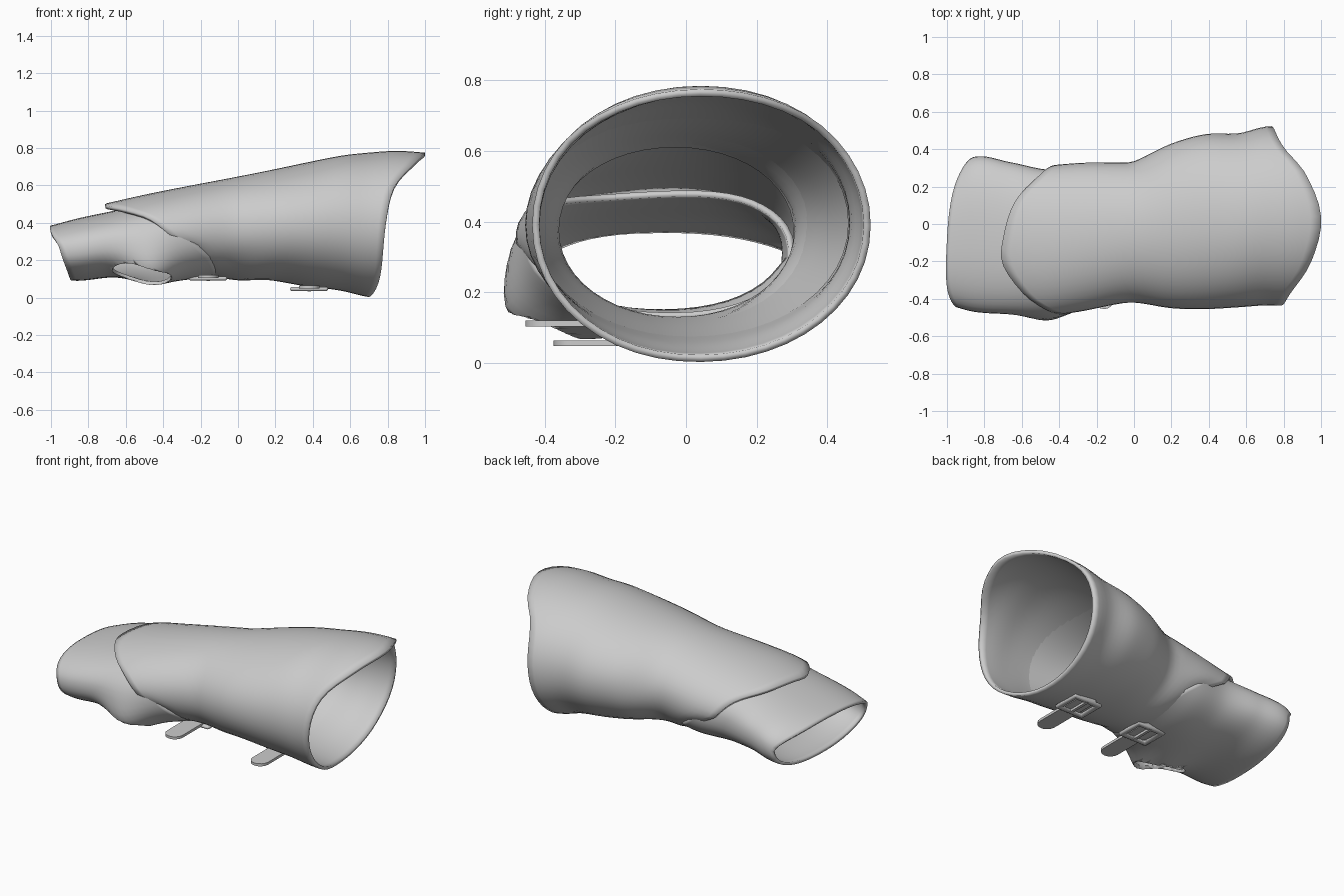
import bpy, bmesh, math
from mathutils import Vector

if "Cube" in bpy.data.objects:
    bpy.data.objects.remove(bpy.data.objects["Cube"])

SEG = 48


def interp(table, t):
    """Piecewise Catmull-Rom through rows (key, values...)."""
    if t <= table[0][0]:
        return table[0][1:]
    for k in range(len(table) - 1):
        if t <= table[k + 1][0]:
            a, b = table[k], table[k + 1]
            p, n = table[max(k - 1, 0)], table[min(k + 2, len(table) - 1)]
            h = b[0] - a[0]
            u = (t - a[0]) / h
            out = []
            for c in range(1, len(a)):
                m0 = (b[c] - p[c]) / (b[0] - p[0]) * h
                m1 = (n[c] - a[c]) / (n[0] - a[0]) * h
                out.append((2*u**3 - 3*u*u + 1) * a[c] + (u**3 - 2*u*u + u) * m0
                           + (3*u*u - 2*u**3) * b[c] + (u**3 - u*u) * m1)
            return out
    return table[-1][1:]


def finish(bm, name, angle=40):
    me = bpy.data.meshes.new(name)
    bm.to_mesh(me)
    bm.free()
    ob = bpy.data.objects.new(name, me)
    bpy.context.collection.objects.link(ob)
    bpy.ops.object.select_all(action='DESELECT')
    ob.select_set(True)
    bpy.context.view_layer.objects.active = ob
    bpy.ops.object.shade_smooth_by_angle(angle=math.radians(angle))
    return ob


def sleeve(name, profile, left, right, rings, power, thick, bulge=None):
    """Open leather tube along x whose two rims are cut at an angle-dependent x."""
    bm = bmesh.new()
    grid = []
    for i in range(rings + 1):
        row = []
        for j in range(SEG):
            d = 360 * j / SEG
            a = math.radians(d)
            x0, x1 = interp(left, d)[0], interp(right, d)[0]
            x = x0 + (x1 - x0) * i / rings
            y0, y1, z0, z1 = interp(profile, x)
            c, s = math.cos(a), math.sin(a)
            y = (y0 + y1) / 2 + (y1 - y0) / 2 * math.copysign(abs(c) ** (2 / power), c)
            z = (z0 + z1) / 2 + (z1 - z0) / 2 * math.copysign(abs(s) ** (2 / power), s)
            co = Vector((x, y, z))
            if bulge:
                co += bulge(x, d)
            row.append(bm.verts.new(co))
        grid.append(row)
    for r0, r1 in zip(grid, grid[1:]):
        for j in range(SEG):
            k = (j + 1) % SEG
            bm.faces.new((r0[j], r0[k], r1[k], r1[j]))
    ob = finish(bm, name)
    if thick:
        m = ob.modifiers.new("thickness", 'SOLIDIFY')
        m.thickness = thick
    return ob


# Hand part: flattened tube with a bulging thumb base, ending just under the cuff
hand_profile = [(-1.0, -0.43, 0.27, 0.10, 0.385), (-0.85, -0.47, 0.36, 0.09, 0.425),
                (-0.66, -0.48, 0.33, 0.11, 0.465), (-0.45, -0.48, 0.29, 0.10, 0.515),
                (-0.25, -0.445, 0.31, 0.10, 0.56), (-0.1, -0.40, 0.31, 0.125, 0.58)]
hand_left = [(0, -0.86), (45, -0.96), (90, -1.0), (135, -1.0), (180, -0.95),
             (225, -0.91), (270, -0.89), (315, -0.87), (360, -0.86)]
hand_right = [(0, -0.28), (45, -0.45), (90, -0.57), (110, -0.57), (135, -0.46),
              (155, -0.35), (180, -0.25), (225, -0.12), (315, -0.12), (360, -0.28)]


def thumb_bulge(x, d):
    w = math.exp(-((x + 0.46) / 0.14) ** 2 - ((d - 222) / 42) ** 2)
    return Vector((0, -0.07, -0.07)) * w


hand = sleeve("hand_wrap", hand_profile, hand_left, hand_right,
              24, 2.3, 0.018, thumb_bulge)

# Thumb opening cut through the lower front, facing mostly downward
bm = bmesh.new()
bmesh.ops.create_uvsphere(bm, u_segments=32, v_segments=20, radius=1)
cutter = finish(bm, "thumb_cutter")
cutter.scale = (0.165, 0.125, 0.2)
cutter.rotation_euler = (math.radians(-35), math.radians(4), 0)
cutter.location = (-0.52, -0.41, 0.085)
cutter.hide_render = True
cutter.hide_viewport = True
cut = hand.modifiers.new("thumb_hole", 'BOOLEAN')
cut.operation = 'DIFFERENCE'
cut.object = cutter
cut.solver = 'EXACT'

# Forearm cuff: flared end, long tongue over the back of the hand
cuff_profile = [(-0.72, -0.45, 0.30, 0.12, 0.50), (-0.5, -0.49, 0.31, 0.11, 0.55),
                (-0.3, -0.47, 0.325, 0.10, 0.59), (-0.1, -0.43, 0.33, 0.105, 0.628),
                (0.0, -0.42, 0.335, 0.10, 0.647), (0.2, -0.45, 0.43, 0.085, 0.687),
                (0.38, -0.455, 0.48, 0.06, 0.725), (0.56, -0.445, 0.485, 0.035, 0.76),
                (0.70, -0.435, 0.52, 0.003, 0.775), (0.85, -0.435, 0.52, 0.0, 0.785),
                (1.0, -0.42, 0.50, 0.0, 0.775)]
cuff_left = [(0, -0.42), (30, -0.51), (60, -0.64), (90, -0.70), (110, -0.705),
             (135, -0.60), (155, -0.48), (180, -0.37), (205, -0.26), (270, -0.2),
             (335, -0.28), (360, -0.42)]
cuff_right = [(0, 0.735), (30, 0.77), (45, 0.82), (60, 0.91), (90, 1.0), (120, 0.95),
              (150, 0.835), (180, 0.79), (225, 0.76), (270, 0.70), (315, 0.70), (360, 0.735)]


def folds(x, d):
    """Soft creases around the wrist; the lower left rim sinks into the hand part."""
    a = math.radians(d)
    under = max(0, -math.sin(a))
    w = math.exp(-((x + 0.02) / 0.28) ** 2) * max(0, -math.sin(a - 0.26))
    sink = 0.025 * min(1, 2.5 * under) * math.exp(-((x - interp(cuff_left, d)[0]) / 0.07) ** 2)
    return Vector((0, math.cos(a), math.sin(a))) * (0.008 * w * math.sin(17 * x + a * 3) - sink)


cuff = sleeve("forearm_cuff", cuff_profile, cuff_left, cuff_right, 30, 2.05, 0.02, folds)

# Inner lining narrowing at the wrist
lining_profile = [(-0.08, -0.37, 0.30, 0.13, 0.605), (0.0, -0.36, 0.32, 0.13, 0.625),
                  (0.2, -0.40, 0.39, 0.11, 0.663), (0.45, -0.437, 0.47, 0.07, 0.725)]
sleeve("wrist_lining", lining_profile, [(0, -0.06), (360, -0.06)], [(0, 0.42), (360, 0.42)],
       10, 2.05, 0)


# Straps with buckles on the underside
def slab(name, outline, thick, loc):
    bm = bmesh.new()
    f = bm.faces.new([bm.verts.new((x, y, -thick / 2)) for x, y in outline])
    ext = bmesh.ops.extrude_face_region(bm, geom=[f])
    vs = [g for g in ext['geom'] if isinstance(g, bmesh.types.BMVert)]
    bmesh.ops.translate(bm, vec=(0, 0, thick), verts=vs)
    bmesh.ops.recalc_face_normals(bm, faces=bm.faces)
    ob = finish(bm, name)
    ob.location = loc
    return ob


def frame(name, w, h, r, loc):
    bm = bmesh.new()
    corners = []
    for sx, sy in ((1, 1), (-1, 1), (-1, -1), (1, -1)):
        corners.append([bm.verts.new((sx * (w + r * u), sy * (h + r * u), r * 0.7 * v))
                        for u, v in ((1, 1), (1, -1), (-1, -1), (-1, 1))])
    for i in range(4):
        p, q = corners[i], corners[(i + 1) % 4]
        for k in range(4):
            bm.faces.new((p[k], q[k], q[(k + 1) % 4], p[(k + 1) % 4]))
    bmesh.ops.recalc_face_normals(bm, faces=bm.faces)
    ob = finish(bm, name)
    ob.location = loc
    b = ob.modifiers.new("round", 'BEVEL')
    b.width, b.segments = r * 0.6, 2


for n, (x, y, z) in enumerate([(-0.16, -0.12, 0.112), (0.38, -0.04, 0.056)], 1):
    w = 0.055
    tip = [(w * math.cos(t), -0.28 + w * math.sin(t))
           for t in (math.pi * (1 + k / 8) for k in range(9))]
    slab(f"strap_{n}", tip + [(w, 0.09), (-w, 0.09)], 0.016, (x, y, z))
    frame(f"buckle_{n}", 0.085, 0.075, 0.016, (x, y, z - 0.01))
    slab(f"prong_{n}", [(-0.009, -0.08), (0.009, -0.08), (0.009, 0.08), (-0.009, 0.08)],
         0.014, (x, y, z - 0.016))
